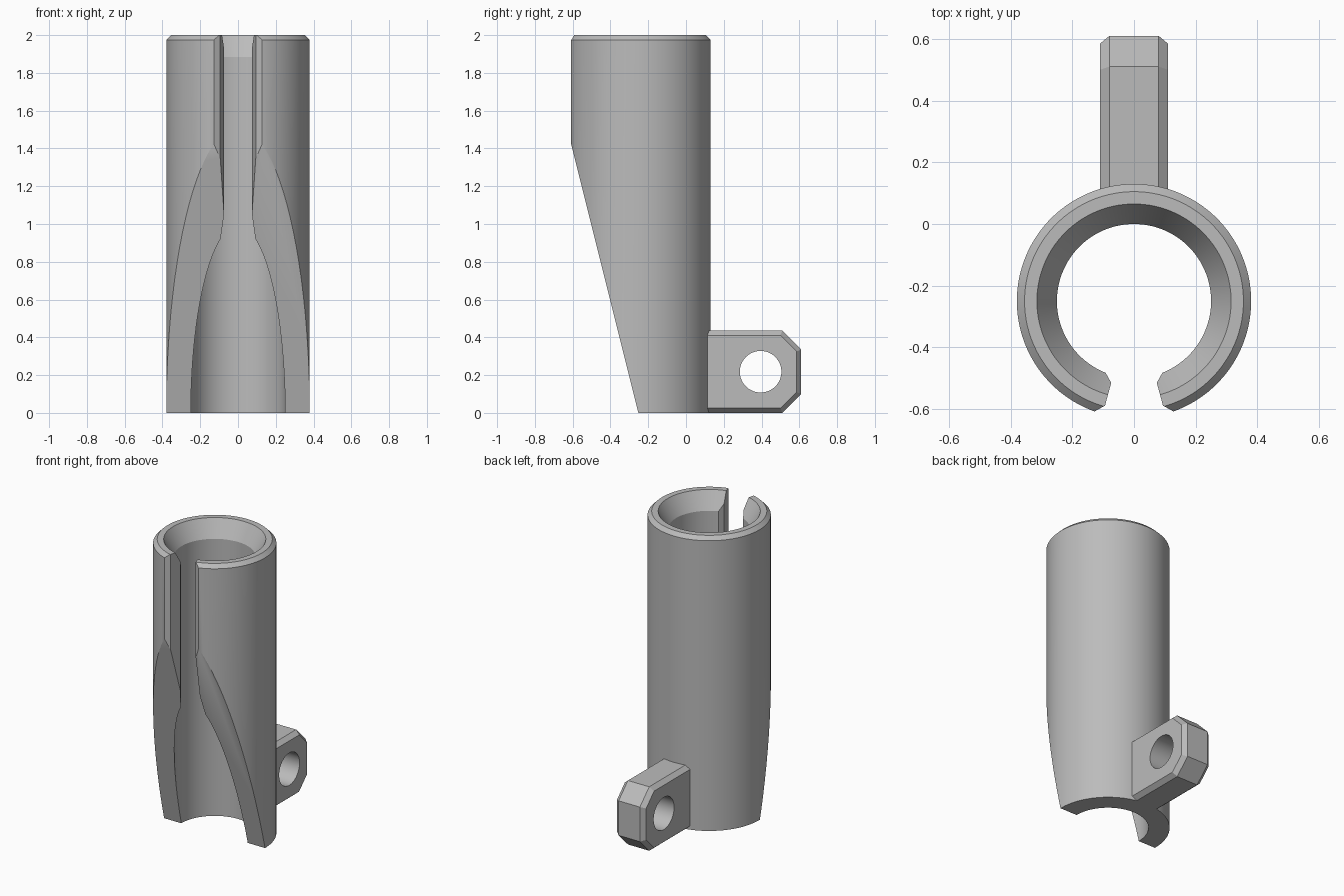
import bpy
import bmesh
from math import radians, sin, cos, tau
from mathutils import Vector

if "Cube" in bpy.data.objects:
    bpy.data.objects.remove(bpy.data.objects["Cube"])

GREY = (0.5, 0.5, 0.5, 1.0)
mat = bpy.data.materials.new("plain_grey")
mat.use_nodes = True
mat.diffuse_color = GREY
mat.node_tree.nodes["Principled BSDF"].inputs["Base Color"].default_value = GREY

AXIS_Y = -0.25
SEGMENTS = 96


def skin(name, rings, closed=False):
    """Bridge equal point rings; cap the ends unless the rings form a loop."""
    bm = bmesh.new()
    loops = [[bm.verts.new(p) for p in ring] for ring in rings]
    n = len(loops[0])
    pairs = list(zip(loops, loops[1:]))
    if closed:
        pairs.append((loops[-1], loops[0]))
    else:
        bm.faces.new(loops[0])
        bm.faces.new(loops[-1])
    for a, b in pairs:
        for i in range(n):
            j = (i + 1) % n
            bm.faces.new((a[i], a[j], b[j], b[i]))
    bmesh.ops.recalc_face_normals(bm, faces=bm.faces)
    mesh = bpy.data.meshes.new(name)
    bm.to_mesh(mesh)
    bm.free()
    mesh.materials.append(mat)
    obj = bpy.data.objects.new(name, mesh)
    bpy.context.collection.objects.link(obj)
    return obj


def activate(obj):
    bpy.ops.object.select_all(action="DESELECT")
    obj.select_set(True)
    bpy.context.view_layer.objects.active = obj


def cut(obj, cutter):
    """Subtract the cutter, then discard it."""
    cutter.hide_render = True
    mod = obj.modifiers.new("cut", "BOOLEAN")
    mod.operation = "DIFFERENCE"
    mod.solver = "EXACT"
    mod.object = cutter
    activate(obj)
    bpy.ops.object.modifier_apply(modifier=mod.name)
    bpy.data.objects.remove(cutter)


def smooth(obj):
    activate(obj)
    bpy.ops.object.shade_smooth_by_angle(angle=radians(25))


# Tube: turned profile with chamfered rim and flared mouth
profile = [(0.25, 0), (0.38, 0), (0.38, 1.975), (0.355, 2), (0.315, 2), (0.25, 1.885)]
rings = []
for k in range(SEGMENTS):
    a = tau * (k + 0.5) / SEGMENTS
    rings.append([(r * sin(a), AXIS_Y + r * cos(a), z) for r, z in profile])
tube = skin("tube", rings, closed=True)

# Front slot with chamfered lips
half = [(0.105, -0.459), (0.074, -0.515), (0.094, -0.589), (0.152, -0.621), (0.152, -0.8)]
outline = half + [(-x, y) for x, y in reversed(half)]
cut(tube, skin("slot_cutter", [[(x, y, z) for x, y in outline] for z in (-0.5, 2.5)]))

# Slanted cut across the lower front
slant = [(-0.227, -0.1), (-0.652, 1.6), (-1, 1.6), (-1, -0.1)]
cut(tube, skin("slant_cutter", [[(x, y, z) for y, z in slant] for x in (-0.6, 0.6)]))
smooth(tube)


# Rear lug: clipped-corner plate with chamfered sides
def lug_outline(x, inset):
    top, end, clip = 0.435 - inset, 0.61 - inset, 0.1 - 0.6 * inset
    return [Vector((x, y, z)) for y, z in (
        (0.1, inset), (end - clip, inset), (end, inset + clip),
        (end, top - clip), (end - clip, top), (0.1, top))]


lug = skin("rear_lug", [lug_outline(x, i) for x, i in
                        ((-0.11, 0.025), (-0.08, 0), (0.08, 0), (0.11, 0.025))])

# Round hole through the lug
circle = [(0.395 + 0.11 * cos(tau * k / 64), 0.218 + 0.11 * sin(tau * k / 64))
          for k in range(64)]
cut(lug, skin("hole_cutter", [[(x, y, z) for y, z in circle] for x in (-0.3, 0.3)]))
smooth(lug)
